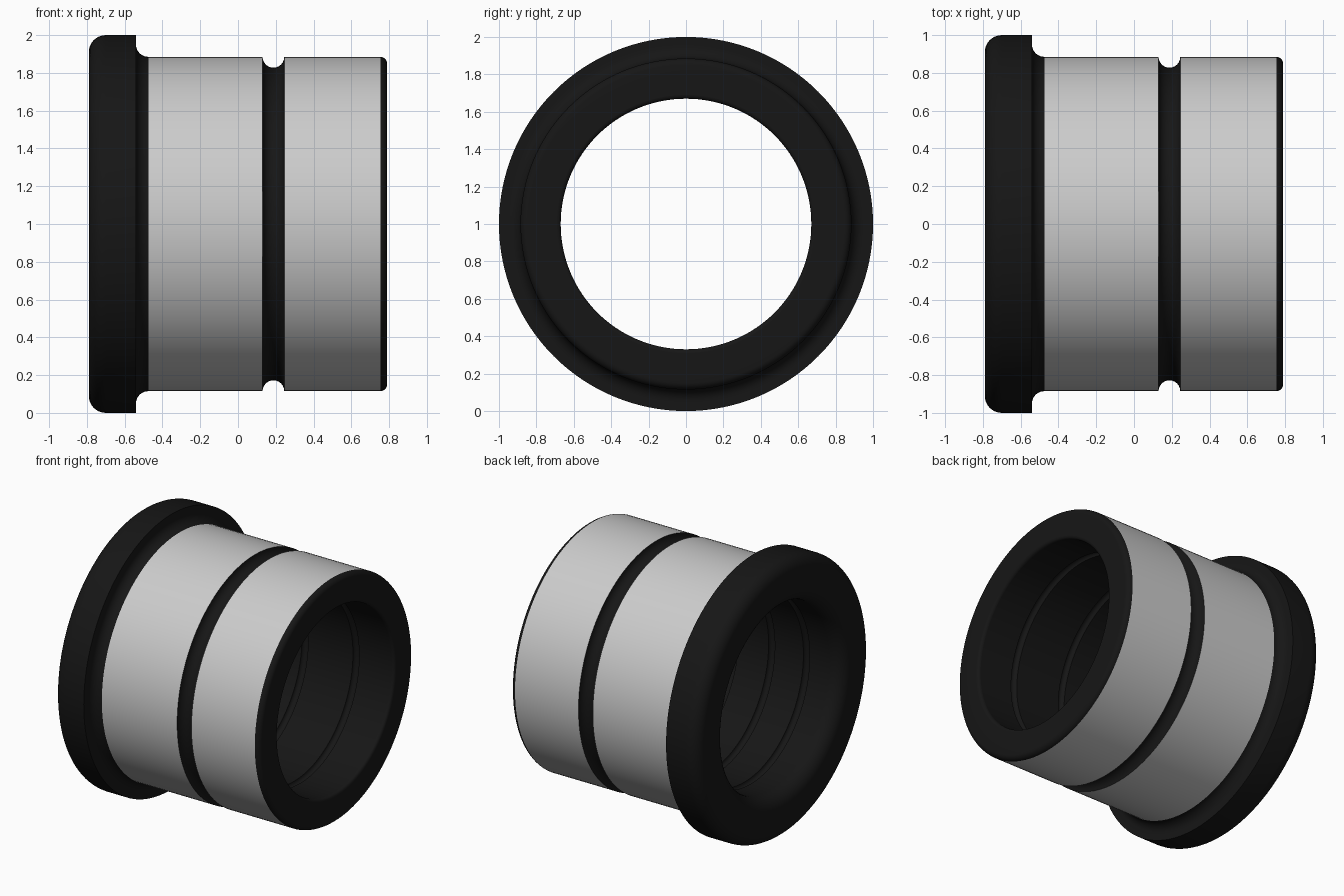
import bpy, bmesh
from math import cos, sin, pi, radians

if "Cube" in bpy.data.objects:
    bpy.data.objects.remove(bpy.data.objects["Cube"])


def arc(cx, cr, rad, a0, a1, n=8):
    """Arc points (x, radius) in the profile plane, angles in degrees."""
    return [(cx + rad * cos(radians(a0 + (a1 - a0) * i / n)),
             cr + rad * sin(radians(a0 + (a1 - a0) * i / n))) for i in range(n + 1)]


def revolve(name, profile, color=None, steps=128):
    """Spin an open (x, radius) profile about the bushing axis (x, at z = 1)."""
    bm = bmesh.new()
    rings = [[bm.verts.new((x, r * sin(2 * pi * i / steps), 1 - r * cos(2 * pi * i / steps)))
              for i in range(steps)] for x, r in profile]
    for a, b in zip(rings, rings[1:]):
        for i in range(steps):
            j = (i + 1) % steps
            bm.faces.new((a[i], b[i], b[j], a[j]))
    me = bpy.data.meshes.new(name)
    bm.to_mesh(me)
    bm.free()
    ob = bpy.data.objects.new(name, me)
    bpy.context.collection.objects.link(ob)
    if color:
        me.materials.append(color)
    bpy.ops.object.select_all(action='DESELECT')
    ob.select_set(True)
    bpy.context.view_layer.objects.active = ob
    bpy.ops.object.shade_smooth_by_angle(angle=radians(35))
    return ob


black = bpy.data.materials.new("black_finish")
black.diffuse_color = (0.008, 0.008, 0.008, 1)
black.use_nodes = True
black.node_tree.nodes["Principled BSDF"].inputs["Base Color"].default_value = black.diffuse_color

BODY, BORE = 0.885, 0.67

# Flange with rounded outer and inner lips, and undercut fillet to the body
flange = arc(-0.69, BORE + 0.1, 0.1, 270, 180)
flange += arc(-0.70, 0.91, 0.09, 180, 90)
flange += [(-0.54, 1.0)] + arc(-0.475, BODY + 0.065, 0.065, 180, 270)
revolve("flange", flange, black)

# Ground outer sleeve bands
revolve("long_band", [(-0.475, BODY), (0.13, BODY)])
revolve("short_band", [(0.245, BODY), (0.755, BODY)])

# Half-round oil groove between the bands
revolve("outer_groove", arc(0.1875, BODY, 0.0575, 180, 360, 12), black)

# Rounded nose and end face
nose = arc(0.752, BODY - 0.038, 0.038, 90, 0) + [(0.79, BORE + 0.02)]
nose += arc(0.77, BORE + 0.02, 0.02, 0, -90, 4)
revolve("nose", nose, black)

# Bore with shallow internal grooves
bore = [(0.77, BORE)]
for gx in (0.48, 0.07, -0.22, -0.5):
    bore += arc(gx, BORE, 0.025, 0, 180, 8)
bore += [(-0.69, BORE)]
revolve("bore", bore, black)
